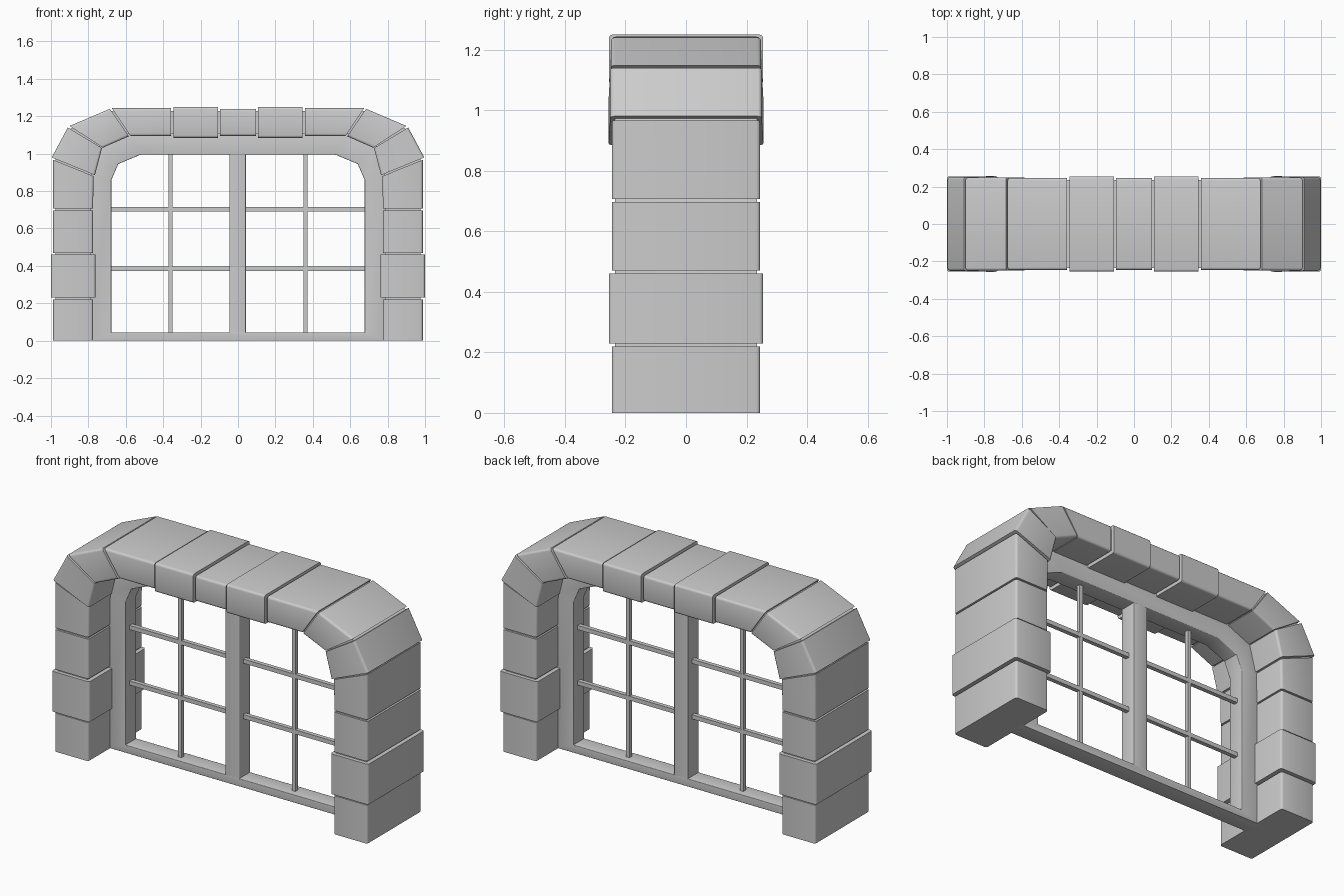
import bpy, bmesh, math

cube = bpy.data.objects.get("Cube")
if cube:
    bpy.data.objects.remove(cube, do_unlink=True)

stone = bpy.data.materials.new("pale_grey_stone")
stone.use_nodes = True
GREY = (0.6, 0.6, 0.6, 1)
stone.diffuse_color = GREY
stone.node_tree.nodes["Principled BSDF"].inputs["Base Color"].default_value = GREY


def band(name, outer, inner, y_out, y_in=None, closed=False, bevel=0.0):
    """Solid strip between an outer and an inner path in the xz plane."""
    y_in = y_in or y_out
    bm = bmesh.new()
    rows = []
    for (ox, oz), (ix, iz) in zip(outer, inner):
        rows.append([bm.verts.new(c) for c in (
            (ox, -y_out, oz), (ox, y_out, oz), (ix, y_in, iz), (ix, -y_in, iz))])
    pairs = list(zip(rows, rows[1:]))
    if closed:
        pairs.append((rows[-1], rows[0]))
    else:
        bm.faces.new(rows[0])
        bm.faces.new(rows[-1])
    for a, b in pairs:
        for i in range(4):
            j = (i + 1) % 4
            bm.faces.new((a[i], a[j], b[j], b[i]))
    if bevel:
        long_edges = [bm.edges.get((a[i], b[i])) for a, b in pairs for i in range(4)]
        bmesh.ops.bevel(bm, geom=long_edges, offset=bevel, segments=3,
                        profile=0.5, affect='EDGES')
    bmesh.ops.recalc_face_normals(bm, faces=bm.faces)
    mesh = bpy.data.meshes.new(name)
    bm.to_mesh(mesh)
    bm.free()
    mesh.materials.append(stone)
    obj = bpy.data.objects.new(name, mesh)
    bpy.context.collection.objects.link(obj)
    bpy.ops.object.select_all(action='DESELECT')
    obj.select_set(True)
    bpy.context.view_layer.objects.active = obj
    bpy.ops.object.shade_smooth_by_angle(angle=math.radians(35))
    return obj


def box(name, x0, x1, z0, z1, y, bevel=0.0):
    return band(name, [(x0, z0), (x0, z1)], [(x1, z0), (x1, z1)], y, bevel=bevel)


def mirrored(path):
    return path + [(-x, z) for x, z in reversed(path)]


# Stones of one half: outer edge, inner edge, outer and inner half depth
STONES = {
    "base_stone": ([(.988, 0), (.988, .22)], [(.775, 0), (.775, .22)], .245, .245),
    "wide_stone": ([(1, .23), (1, .46)], [(.762, .23), (.762, .46)], .255, .255),
    "middle_stone": ([(.988, .47), (.988, .697)], [(.775, .47), (.775, .697)], .245, .245),
    "upper_stone": ([(.988, .707), (.988, .967)], [(.775, .707), (.772, .88)], .245, .245),
    "lower_corner_stone": ([(.996, .98), (.91, 1.14)], [(.765, .885), (.727, 1.03)], .25, .256),
    "upper_corner_stone": ([(.9, 1.148), (.685, 1.24)], [(.723, 1.032), (.583, 1.093)], .248, .25),
    "long_top_stone": ([(.675, 1.243), (.357, 1.243)], [(.575, 1.095), (.357, 1.095)], .245, .245),
    "raised_top_stone": ([(.346, 1.25), (.106, 1.25)], [(.346, 1.085), (.106, 1.085)], .255, .255),
}
for side, s in (("left", 1), ("right", -1)):
    for part, (outer, inner, yo, yi) in STONES.items():
        band(f"{side}_{part}", [(s * x, z) for x, z in outer],
             [(s * x, z) for x, z in inner], yo, yi, bevel=.013)
band("keystone", [(-.096, 1.24), (.096, 1.24)], [(-.096, 1.095), (.096, 1.095)],
     .245, bevel=.013)

# Recessed mortar seen in the joints
band("mortar_core",
     mirrored([(.976, .005), (.976, .972), (.898, 1.132), (.678, 1.229)]),
     mirrored([(.788, .005), (.784, .89), (.737, 1.044), (.582, 1.107)]), .234)

# Window frame with clipped upper corners
band("window_frame",
     mirrored([(.79, 0), (.787, .89), (.737, 1.045), (.582, 1.108)]),
     mirrored([(.677, .045), (.677, .86), (.64, .945), (.52, .995)]),
     .05, closed=True, bevel=.004)
box("centre_mullion", -.046, .042, .02, 1.02, .049, bevel=.004)

# Glazing bars
for side, s in (("left", 1), ("right", -1)):
    box(f"{side}_upright_bar", s * .36 - .011, s * .36 + .011, .03, 1.01, .011)
    for level, z in (("lower", .385), ("upper", .702)):
        x0, x1 = sorted((s * .03, s * .69))
        box(f"{side}_{level}_cross_bar", x0, x1, z - .012, z + .012, .012)
